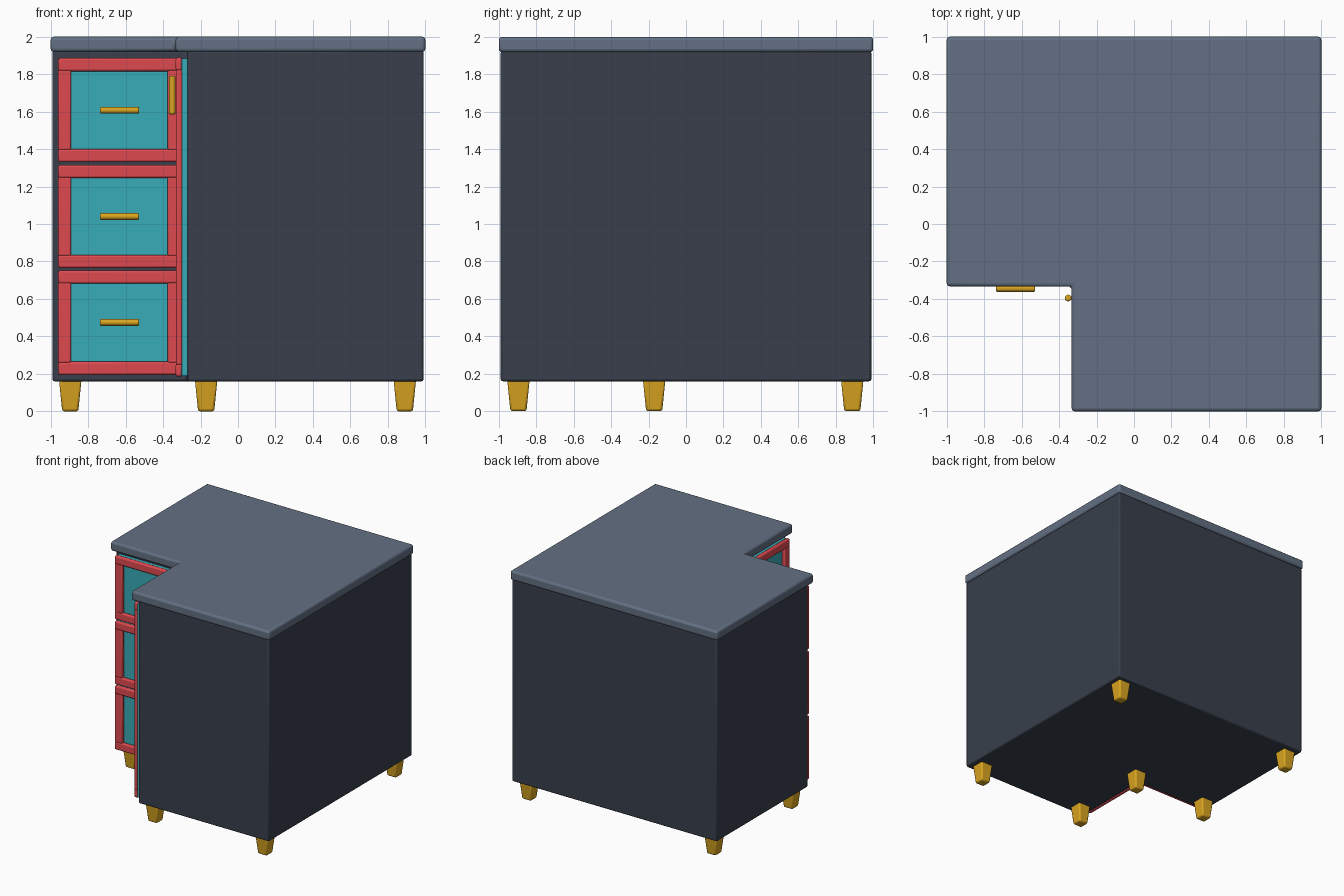
import bpy, bmesh, math

if "Cube" in bpy.data.objects:
    bpy.data.objects.remove(bpy.data.objects["Cube"])


def lin(c):
    c /= 255
    return c / 12.92 if c <= 0.04045 else ((c + 0.055) / 1.055) ** 2.4


def material(name, r, g, b):
    m = bpy.data.materials.new(name)
    m.diffuse_color = (lin(r), lin(g), lin(b), 1)
    m.use_nodes = True
    m.node_tree.nodes["Principled BSDF"].inputs["Base Color"].default_value = m.diffuse_color
    return m


DARK = material("dark slate", 56, 63, 76)
SLATE = material("slate grey", 99, 112, 131)
RED = material("red", 222, 74, 80)
TEAL = material("teal", 56, 172, 184)
GOLD = material("gold", 218, 165, 32)


def finish(bm, name, mat, bevel=0.0, segs=2):
    bmesh.ops.recalc_face_normals(bm, faces=bm.faces)
    mesh = bpy.data.meshes.new(name)
    bm.to_mesh(mesh)
    bm.free()
    mesh.materials.append(mat)
    ob = bpy.data.objects.new(name, mesh)
    bpy.context.collection.objects.link(ob)
    if bevel:
        mod = ob.modifiers.new("bevel", "BEVEL")
        mod.width, mod.segments = bevel, segs
    bpy.context.view_layer.objects.active = ob
    ob.select_set(True)
    bpy.ops.object.shade_smooth_by_angle(angle=math.radians(35))
    ob.select_set(False)
    return ob


def box(name, mat, lo, hi, bevel=0.0, segs=2):
    bm = bmesh.new()
    bmesh.ops.create_cube(bm, size=1)
    for v in bm.verts:
        for i in range(3):
            v.co[i] = lo[i] if v.co[i] < 0 else hi[i]
    return finish(bm, name, mat, bevel, segs)


def l_slab(name, mat, r, notch, z0, z1, bevel, segs):
    bm = bmesh.new()
    pts = [(-r, notch), (notch, notch), (notch, -r), (r, -r), (r, r), (-r, r)]
    face = bm.faces.new([bm.verts.new((x, y, z0)) for x, y in pts])
    ext = bmesh.ops.extrude_face_region(bm, geom=[face])
    for v in ext["geom"]:
        if isinstance(v, bmesh.types.BMVert):
            v.co.z = z1
    return finish(bm, name, mat, bevel, segs)


def rod(name, center, length, axis, radius=0.018):
    bm = bmesh.new()
    bmesh.ops.create_cone(bm, cap_ends=True, segments=16, radius1=radius,
                          radius2=radius, depth=length)
    ob = finish(bm, name, GOLD, 0.007, 2)
    ob.modifiers["bevel"].limit_method = "ANGLE"
    ob.location = center
    if axis == "x":
        ob.rotation_euler.y = math.pi / 2
    elif axis == "y":
        ob.rotation_euler.x = math.pi / 2
    return ob


def front(name, plane, a0, a1, z0, z1):
    """Framed panel; plane 'y' faces -y, plane 'x' faces -x."""
    def part(label, mat, u0, u1, w0, w1, d0, d1, bevel):
        if plane == "y":
            box(name + label, mat, (u0, d0, w0), (u1, d1, w1), bevel)
        else:
            box(name + label, mat, (d0, u0, w0), (d1, u1, w1), bevel)
    t = 0.07
    part("_panel", TEAL, a0 + .004, a1 - .004, z0 + .004, z1 - .004, -0.302, -0.262, 0.004)
    for label, w0, w1 in (("_top_rail", z1 - t, z1), ("_bottom_rail", z0, z0 + t)):
        part(label, RED, a0, a1, w0, w1, -0.333, -0.298, 0.011)
    for label, u0, u1 in (("_left_stile", a0, a0 + t), ("_right_stile", a1 - t, a1)):
        part(label, RED, u0, u1, z0 + t - .006, z1 - t + .006, -0.331, -0.298, 0.008)


# cabinet body and worktop
l_slab("cabinet_body", DARK, 0.99, -0.27, 0.16, 1.925, 0.012, 2)
l_slab("worktop", SLATE, 1.0, -0.333, 1.918, 2.0, 0.018, 3)

# three drawers on the left wing
for i, (z0, z1, hz) in enumerate(((0.195, 0.752, 0.475), (0.765, 1.315, 1.04),
                                  (1.33, 1.885, 1.607))):
    front("drawer_%d" % (i + 1), "y", -0.96, -0.305, z0, z1)
    rod("drawer_handle", (-0.632, -0.344, hz), 0.21, "x")
    for x in (-0.69, -0.574):
        rod("drawer_handle_post", (x, -0.32, hz), 0.045, "y", 0.01)

# tall door on the front wing
front("door", "x", -0.96, -0.345, 0.185, 1.888)
rod("door_handle", (-0.351, -0.395, 1.688), 0.205, "z")

# tapered feet
for x, y in ((-.895, .888), (.89, .888), (.89, -.895), (-.17, -.895),
             (-.17, -.17), (-.895, -.17)):
    bm = bmesh.new()
    bmesh.ops.create_cube(bm, size=1)
    for v in bm.verts:
        s = 0.12 if v.co.z > 0 else 0.086
        v.co = (x + v.co.x * s, y + v.co.y * s, 0.17 if v.co.z > 0 else 0)
    finish(bm, "foot", GOLD, 0.012, 2)
